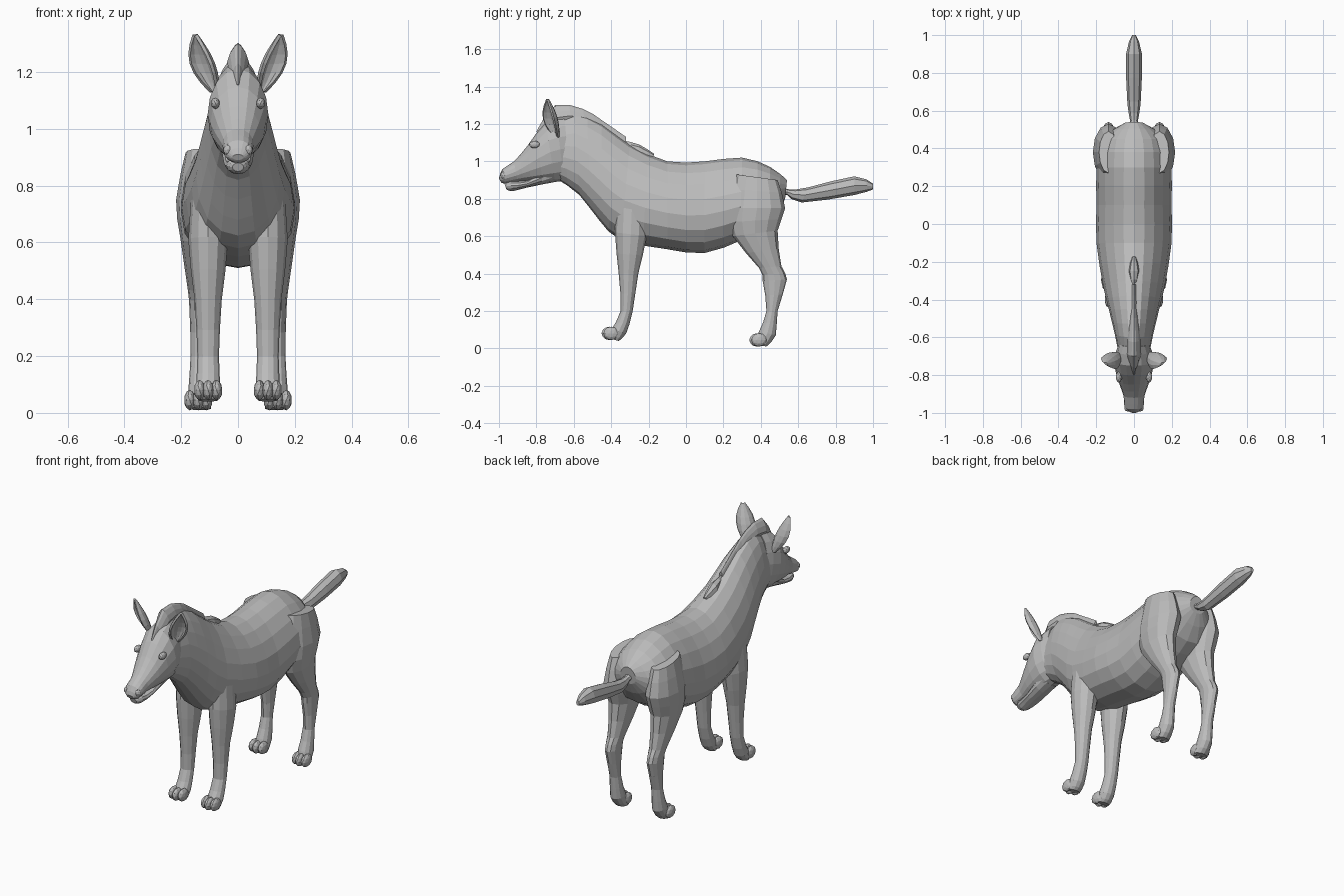
import bpy, bmesh, math
from mathutils import Vector

default_cube = bpy.data.objects.get("Cube")
if default_cube:
    bpy.data.objects.remove(default_cube)

# Single plain colour
grey = bpy.data.materials.new("plain_grey")
grey.use_nodes = True
grey.diffuse_color = (.5, .5, .5, 1)
grey.node_tree.nodes["Principled BSDF"].inputs["Base Color"].default_value = grey.diffuse_color


def finish(name, bm, mirrored=False):
    """Turn the bmesh into a named object, optionally mirrored across the middle."""
    bmesh.ops.recalc_face_normals(bm, faces=bm.faces)
    mesh = bpy.data.meshes.new(name)
    bm.to_mesh(mesh)
    bm.free()
    mesh.materials.append(grey)
    obj = bpy.data.objects.new(name, mesh)
    bpy.context.collection.objects.link(obj)
    if mirrored:
        mirror = obj.modifiers.new("mirror", "MIRROR")
        mirror.use_mirror_merge = False
    return obj


def skin(bm, loops, closed):
    """Bridge neighbouring rows of vertices with quads."""
    for near, far in zip(loops, loops[1:]):
        count = len(near)
        for i in range(count if closed else count - 1):
            j = (i + 1) % count
            bm.faces.new((near[i], near[j], far[j], far[i]))


def refine(keys):
    """Insert a smooth in-between section after every key section."""
    sections = [Vector(key) for key in keys]
    padded = [sections[0]] + sections + [sections[-1]]
    result = []
    for before, start, end, after in zip(padded, padded[1:], padded[2:], padded[3:]):
        result += [start, (start + end) / 2 + (start + end - before - after) / 16]
    return result + [sections[-1]]


def loft(name, keys, sides=12, egg=0.0, centre=0.0):
    """Each key section: y, z of one edge, y, z of the opposite edge, half width."""
    bm = bmesh.new()
    loops = []
    for ya, za, yb, zb, width in refine(keys):
        first, last = Vector((centre, ya, za)), Vector((centre, yb, zb))
        loop = []
        for i in range(sides):
            angle = math.tau * i / sides
            point = first.lerp(last, (1 - math.cos(angle)) / 2)
            point.x += width * math.sin(angle) * (1 - egg * math.cos(angle))
            loop.append(bm.verts.new(point))
        loops.append(loop)
    skin(bm, loops, closed=True)
    bm.faces.new(loops[0])
    bm.faces.new(loops[-1])
    return finish(name, bm, mirrored=centre != 0)


def lumps(name, places, size):
    """Small rounded lumps, repeated on both sides."""
    bm = bmesh.new()
    for place in places:
        made = bmesh.ops.create_icosphere(bm, subdivisions=2, radius=1)
        bmesh.ops.scale(bm, vec=size, verts=made["verts"])
        bmesh.ops.translate(bm, vec=place, verts=made["verts"])
    return finish(name, bm, mirrored=True)


# Trunk and neck, from rump to throat
loft("body", [
    (.54, .9, .53, .8, .05),
    (.45, .97, .45, .66, .17),
    (.3, 1.02, .3, .58, .195),
    (.1, 1, .1, .51, .195),
    (-.1, 1, -.1, .53, .195),
    (-.3, 1.09, -.35, .58, .16),
    (-.45, 1.2, -.46, .68, .13),
    (-.6, 1.26, -.57, .82, .1),
    (-.7, 1.2, -.68, .9, .08)], sides=18, egg=.2)

# Head with a separate lower jaw
loft("head", [
    (-.65, 1.24, -.62, .9, .08),
    (-.75, 1.21, -.7, .89, .107),
    (-.85, 1.08, -.83, .89, .08),
    (-.92, 1, -.9, .89, .055),
    (-.98, .96, -.97, .88, .05),
    (-1, .91, -.99, .89, .02)], sides=16)
loft("lower_jaw", [
    (-.7, 1, -.7, .89, .06),
    (-.85, .9, -.85, .86, .05),
    (-.94, .9, -.93, .84, .04),
    (-.97, .88, -.96, .85, .02)])
lumps("eyelid", [(.08, -.81, 1.09)], (.016, .03, .02))
lumps("nostril", [(.035, -.975, .925)], (.017, .017, .02))

# Upright mane ridge ending in a forelock
loft("mane", [
    (-.32, 1.13, -.33, 1, .02),
    (-.45, 1.22, -.44, 1.1, .02),
    (-.55, 1.28, -.54, 1.2, .025),
    (-.7, 1.3, -.68, 1.2, .035),
    (-.8, 1.16, -.76, 1.1, .01)], sides=10, egg=.5)
loft("withers_tuft", [
    (-.17, 1.04, -.18, 1, .01),
    (-.25, 1.09, -.25, 1, .03),
    (-.33, 1.11, -.33, 1, .01)], sides=8)

# Tail held straight out behind
loft("tail", [
    (.5, .87, .5, .82, .03),
    (.55, .85, .54, .82, .02),
    (.65, .86, .62, .78, .035),
    (.9, .92, .9, .82, .042),
    (1, .88, 1, .85, .01)], sides=8)

# Legs, each running from the trunk down to a flattened foot
loft("front_leg", [
    (-.37, .86, -.2, .86, .05),
    (-.38, .62, -.21, .6, .07),
    (-.36, .4, -.255, .4, .048),
    (-.35, .2, -.285, .2, .038),
    (-.4, .1, -.32, .08, .043),
    (-.4, .05, -.36, .04, .035)], centre=.105)
loft("hind_leg", [
    (.27, .93, .49, .9, .05),
    (.23, .75, .53, .75, .083),
    (.25, .6, .49, .63, .068),
    (.39, .43, .51, .44, .042),
    (.41, .36, .54, .37, .036),
    (.43, .2, .49, .2, .032),
    (.39, .09, .48, .07, .04),
    (.37, .02, .43, .01, .04)], centre=.135)

# Three toes on every foot
for name, x, y, z in (("front_toes", .105, -.41, .08), ("hind_toes", .14, .38, .045)):
    lumps(name, [(x + step, y + abs(step) / 3, z) for step in (-.03, 0, .03)], (.02, .042, .036))

# Cupped ears opening forward and outward
bm = bmesh.new()
across, opening = Vector((.8, .6, 0)), Vector((.6, -.8, 0))
base, tip = Vector((.08, -.69, 1.13)), Vector((.15, -.74, 1.33))
rows = []
for step in range(7):
    along = step / 6
    width = .045 * math.sin(math.pi * (.1 + .86 * along))
    row = []
    for turn in range(-3, 4):
        angle = turn * math.pi / 6
        cup = across * math.sin(angle) + opening * (.6 - math.cos(angle))
        row.append(bm.verts.new(base.lerp(tip, along) + cup * width))
    rows.append(row)
skin(bm, rows, closed=False)
ear = finish("ear", bm, mirrored=True)
rim = ear.modifiers.new("thickness", "SOLIDIFY")
rim.thickness, rim.offset = .012, 0
